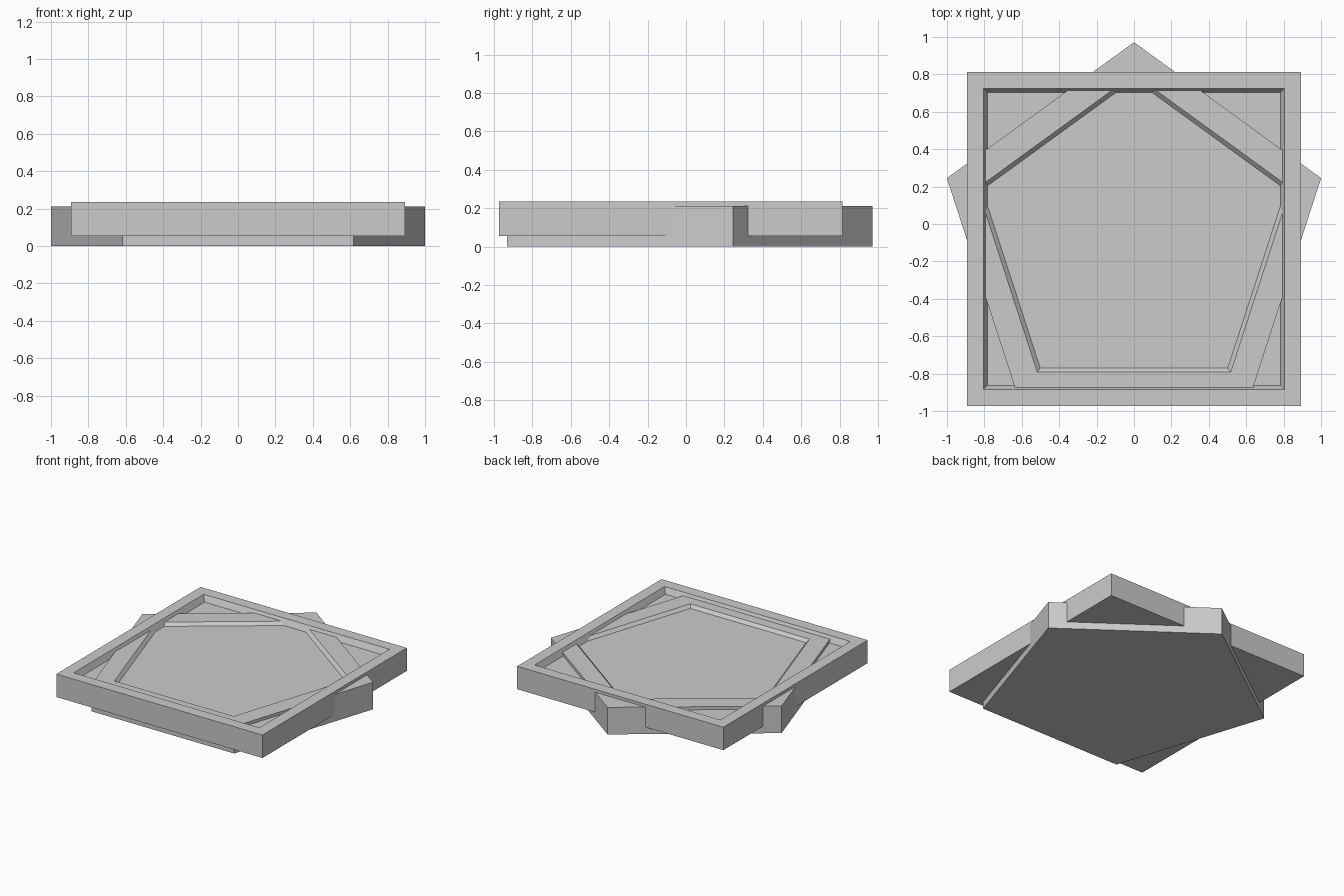
import bpy, bmesh, math

if "Cube" in bpy.data.objects:
    bpy.data.objects.remove(bpy.data.objects["Cube"])

CY = -0.08  # shared centre of both trays


def tray(name, sides, start, apothem, z0, z1, rim, floor, depth):
    """Solid polygon slab with a shallow tapered recess in its top."""
    bm = bmesh.new()

    def ring(a, z):
        r = a / math.cos(math.pi / sides)
        angles = [start + 2 * math.pi * i / sides for i in range(sides)]
        return [bm.verts.new((r * math.cos(t), CY + r * math.sin(t), z)) for t in angles]

    # bottom edge, top edge, recess opening, recess floor
    rings = [ring(apothem, z0), ring(apothem, z1), ring(rim, z1), ring(floor, z1 - depth)]
    bm.faces.new(rings[0][::-1])
    bm.faces.new(rings[-1])
    for a, b in zip(rings, rings[1:]):
        for i in range(sides):
            j = (i + 1) % sides
            bm.faces.new((a[i], a[j], b[j], b[i]))
    bmesh.ops.recalc_face_normals(bm, faces=bm.faces)
    mesh = bpy.data.meshes.new(name)
    bm.to_mesh(mesh)
    bm.free()
    obj = bpy.data.objects.new(name, mesh)
    bpy.context.collection.objects.link(obj)
    return obj


# Lower five-sided tray, point to the back
tray("pentagon_tray", 5, math.pi / 2, 0.851, 0.0, 0.212, 0.712, 0.669, 0.047)
# Upper square tray, overlapping the pentagon
tray("square_tray", 4, math.pi / 4, 0.894, 0.055, 0.235, 0.805, 0.783, 0.047)
